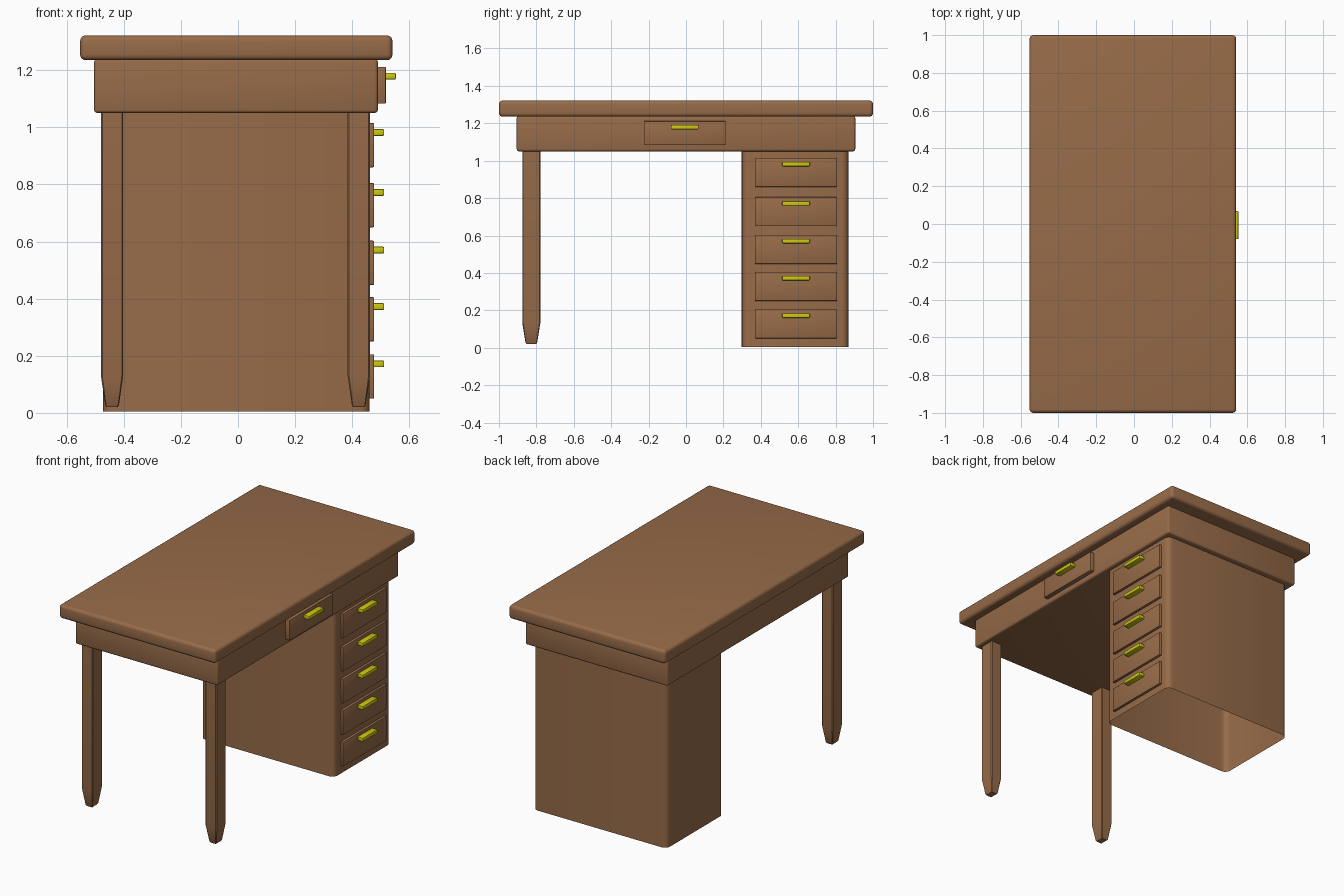
import bpy, bmesh, math

if "Cube" in bpy.data.objects:
    bpy.data.objects.remove(bpy.data.objects["Cube"])


def material(name, color):
    m = bpy.data.materials.new(name)
    m.diffuse_color = color
    m.use_nodes = True
    m.node_tree.nodes["Principled BSDF"].inputs["Base Color"].default_value = m.diffuse_color
    return m


WOOD = material("wood", (0.31, 0.148, 0.066, 1))
YELLOW = material("yellow_handle", (0.62, 0.58, 0.005, 1))


def finish(bm, name, mat):
    bmesh.ops.recalc_face_normals(bm, faces=bm.faces)
    mesh = bpy.data.meshes.new(name)
    bm.to_mesh(mesh)
    bm.free()
    mesh.materials.append(mat)
    ob = bpy.data.objects.new(name, mesh)
    bpy.context.collection.objects.link(ob)
    bpy.context.view_layer.objects.active = ob
    for o in bpy.context.selected_objects:
        o.select_set(False)
    ob.select_set(True)
    bpy.ops.object.shade_smooth_by_angle(angle=math.radians(35))
    return ob


def box(name, x, y, z, bevel=0.0, segments=3, mat=WOOD, tube=False):
    """Rounded box from ranges; tube=True rounds only upright edges and opens the ends."""
    bm = bmesh.new()
    bmesh.ops.create_cube(bm, size=1)
    for v in bm.verts:
        for i, (a, b) in enumerate((x, y, z)):
            v.co[i] = b if v.co[i] > 0 else a
    edges = bm.edges[:]
    if tube:
        bm.normal_update()
        caps = [f for f in bm.faces if abs(f.normal.z) > 0.9]
        bmesh.ops.delete(bm, geom=caps, context='FACES_ONLY')
        edges = [e for e in bm.edges if abs(e.verts[0].co.z - e.verts[1].co.z) > 0.1]
    if bevel:
        bmesh.ops.bevel(bm, geom=edges, offset=bevel, segments=segments,
                        profile=0.5, affect='EDGES')
    return finish(bm, name, mat)


def leg(name, cx, cy):
    """Square leg with chamfered corners and a tapered foot."""
    bm = bmesh.new()
    prev = None
    for z, hx, hy in ((1.055, .039, .048), (.13, .039, .048),
                      (.027, .024, .031), (.02, .019, .026)):
        c = 0.12 * hx
        pts = [(hx - c, -hy), (hx, c - hy), (hx, hy - c), (hx - c, hy),
               (c - hx, hy), (-hx, hy - c), (-hx, c - hy), (c - hx, -hy)]
        ring = [bm.verts.new((cx + px, cy + py, z)) for px, py in pts]
        if prev:
            for i in range(8):
                j = (i + 1) % 8
                bm.faces.new((prev[i], prev[j], ring[j], ring[i]))
        else:
            bm.faces.new(ring)
        prev = ring
    bm.faces.new(prev)
    return finish(bm, name, WOOD)


def drawer(name, x, y, z, depth, handle_z):
    """Drawer front with its bar handle."""
    face = x + depth
    box(name, (x - 0.02, face), y, z, 0.004, 2)
    cy = (y[0] + y[1]) / 2
    box(name + "_handle", (face - 0.005, face + 0.035), (cy - 0.074, cy + 0.074),
        (handle_z - 0.012, handle_z + 0.012), 0.005, 2, YELLOW)


# Table top and apron
box("table_top", (-0.553, 0.541), (-1, 1), (1.235, 1.322), 0.02, 4)
box("apron", (-0.504, 0.49), (-0.905, 0.905), (1.05, 1.24), 0.012, 3)

# Pedestal shell, open underneath
box("drawer_pedestal", (-0.472, 0.461), (0.298, 0.868), (0.004, 1.055), 0.035, 4, tube=True)

# Legs
leg("back_leg", -0.441, -0.827)
leg("front_leg", 0.423, -0.827)

# Drawers
drawer("centre_drawer", 0.49, (-0.225, 0.212), (1.083, 1.212), 0.028, 1.179)
for n, z0 in enumerate((0.05, 0.25, 0.448, 0.65, 0.86)):
    drawer(f"side_drawer_{n + 1}", 0.461, (0.368, 0.808), (z0, z0 + 0.155), 0.016, z0 + 0.122)
